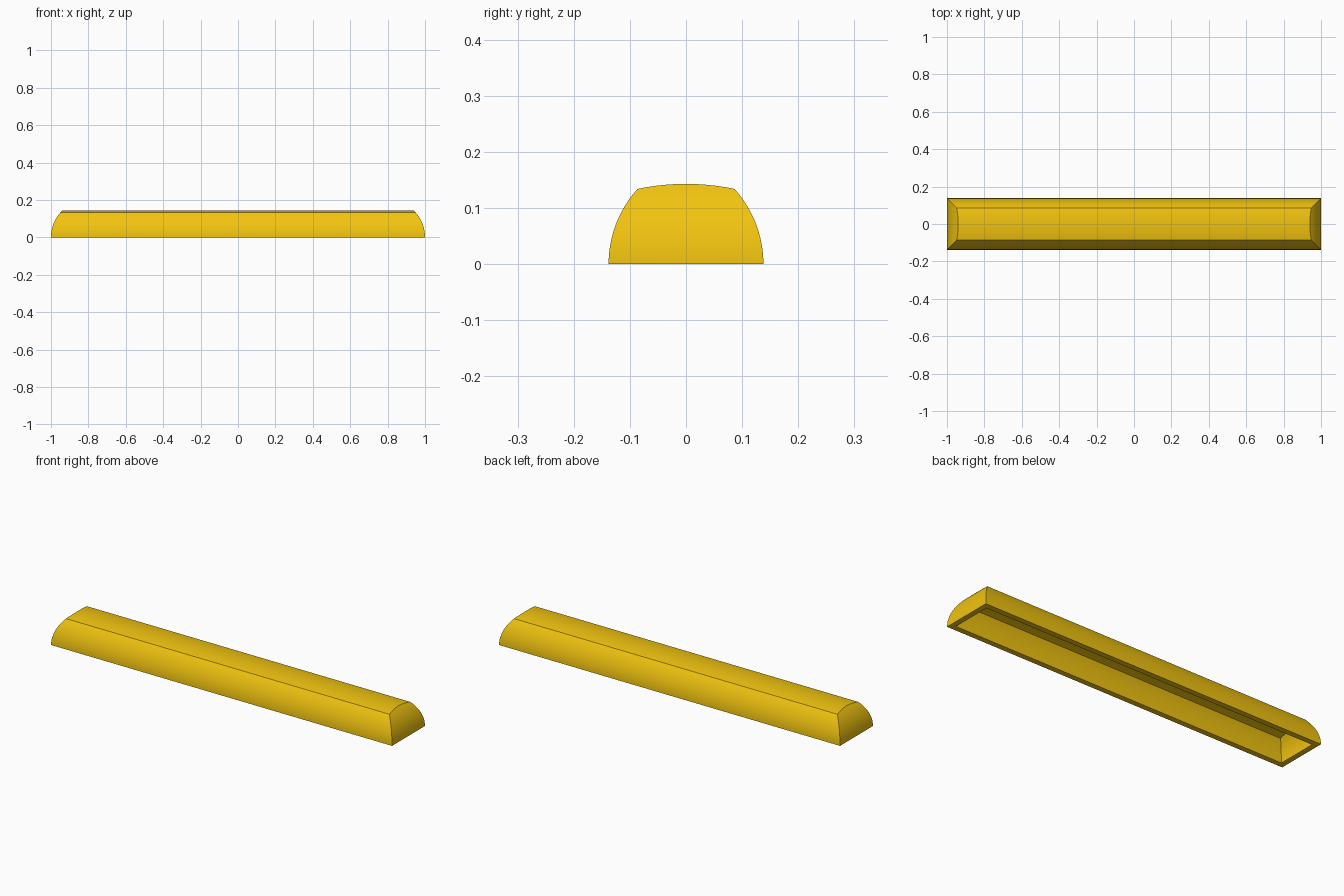
import bpy, bmesh, math

if "Cube" in bpy.data.objects:
    bpy.data.objects.remove(bpy.data.objects["Cube"])

SEG, ROWS = 16, 12      # divisions across the crown and up the walls
R = 0.2                 # radius of the curved walls


def inset(z):
    return R - math.sqrt(R * R - z * z)


def ring(bm, t, hx, hy, edge, crown):
    """One loop round the shell at height fraction t, following the crowned top."""
    right, left = [], []
    for i in range(SEG + 1):
        s = -1 + 2 * i / SEG
        z = t * (edge + crown * (1 - s * s))
        y = s * (hy - inset(t * edge))
        x = hx - inset(z)
        right.append(bm.verts.new((x, y, z)))
        left.append(bm.verts.new((-x, y, z)))
    return right + left[::-1]


def skin(bm, a, b):
    n = len(a)
    for i in range(n):
        j = (i + 1) % n
        bm.faces.new((a[i], a[j], b[j], b[i]))


def dome(bm, hx, hy, edge, crown):
    """Curved walls plus arched top; returns the open bottom loop."""
    rings = [ring(bm, k / ROWS, hx, hy, edge, crown) for k in range(ROWS + 1)]
    for a, b in zip(rings, rings[1:]):
        skin(bm, a, b)
    top = rings[-1]
    n = len(top)
    for i in range(SEG):
        bm.faces.new((top[i], top[i + 1], top[n - 2 - i], top[n - 1 - i]))
    return rings[0]


bm = bmesh.new()
# outer shell, inner cavity and the flat rim joining them
outer = dome(bm, 1.0, 0.138, 0.134, 0.009)
inner = dome(bm, 0.971, 0.109, 0.105, 0.008)
skin(bm, outer, inner)
bmesh.ops.recalc_face_normals(bm, faces=bm.faces)

mesh = bpy.data.meshes.new("long_key_cap")
bm.to_mesh(mesh)
bm.free()
cap = bpy.data.objects.new("long_key_cap", mesh)
bpy.context.collection.objects.link(cap)

# yellow plastic
mat = bpy.data.materials.new("yellow_plastic")
mat.diffuse_color = (0.88, 0.55, 0.005, 1)
mat.use_nodes = True
mat.node_tree.nodes["Principled BSDF"].inputs["Base Color"].default_value = mat.diffuse_color
mesh.materials.append(mat)

bpy.context.view_layer.objects.active = cap
cap.select_set(True)
bpy.ops.object.shade_smooth_by_angle(angle=math.radians(25))
